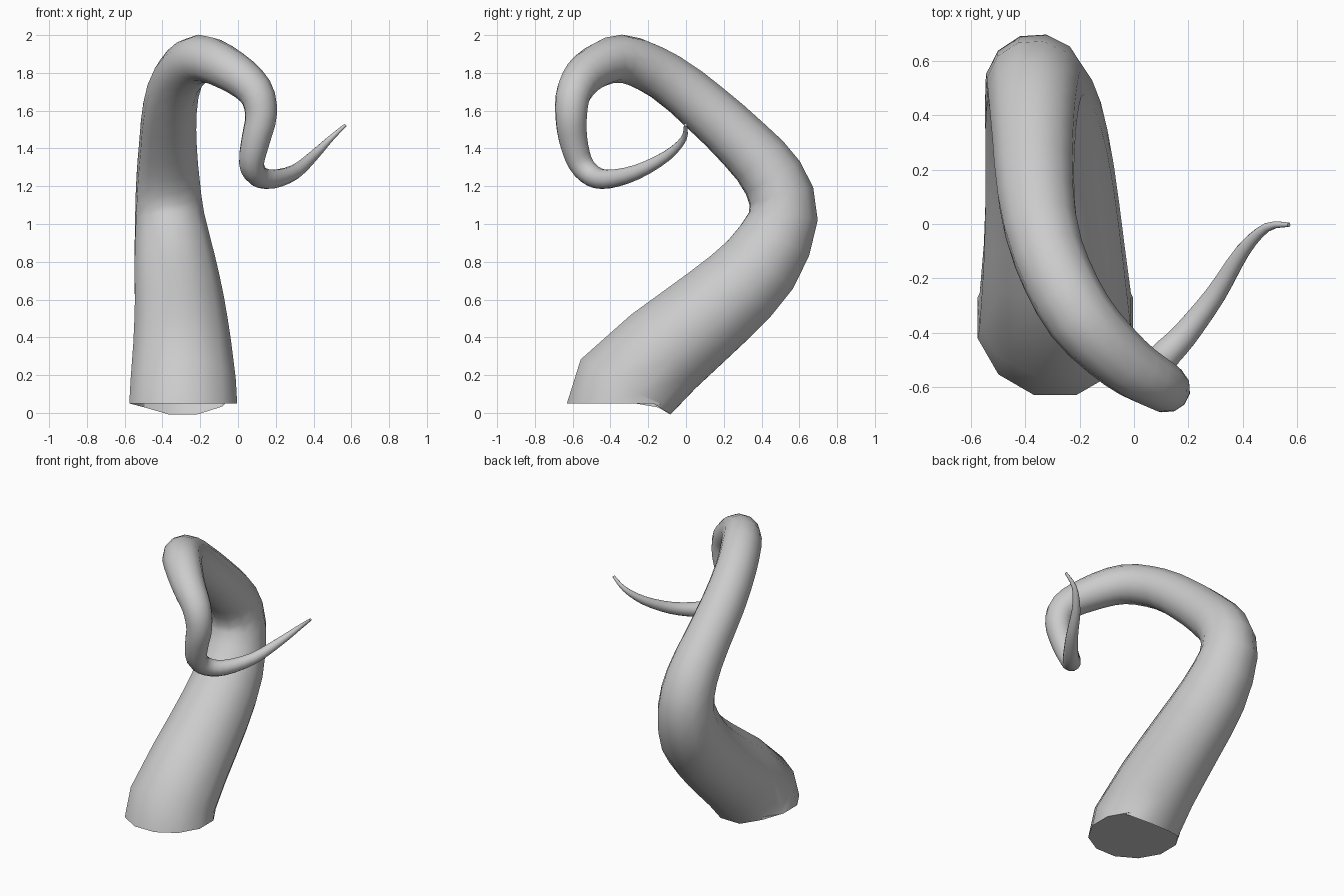
import bpy, bmesh, math
from mathutils import Vector

if "Cube" in bpy.data.objects:
    bpy.data.objects.remove(bpy.data.objects["Cube"])

SIDES = 12
# Centre line of the tentacle: x, y, z, radius
PATH = [Vector(p) for p in (
    (-.29, -.345, .05, .287), (-.29, -.32, .137, .28), (-.295, -.12, .325, .26),
    (-.31, .165, .56, .237), (-.335, .39, .78, .215), (-.362, .515, 1.04, .182),
    (-.37, .46, 1.245, .165), (-.37, .305, 1.425, .15), (-.36, .1, 1.615, .14),
    (-.315, -.11, 1.78, .13), (-.20, -.34, 1.875, .124), (-.035, -.51, 1.81, .108),
    (.09, -.59, 1.705, .093), (.122, -.608, 1.58, .083), (.095, -.598, 1.45, .075),
    (.072, -.56, 1.325, .066), (.105, -.495, 1.255, .057), (.185, -.41, 1.238, .049),
    (.30, -.26, 1.275, .038), (.40, -.10, 1.362, .027), (.49, -.012, 1.452, .016),
    (.57, -.003, 1.525, .008))]


def spline(a, b, c, d, t):
    return 0.5 * (2 * b + (c - a) * t + (2 * a - 5 * b + 4 * c - d) * t * t
                  + (3 * b - a - 3 * c + d) * t ** 3)


# Keep the abrupt foot rings, smooth the rest of the path
points = PATH[:2]
for i in range(2, len(PATH) - 1):
    steps = 2 if i < 9 else 3
    d = PATH[min(i + 2, len(PATH) - 1)]
    points += [spline(PATH[i - 1], PATH[i], PATH[i + 1], d, k / steps) for k in range(steps)]
points.append(PATH[-1])

# Sweep a twelve-sided ring along the path without twisting
centres = [p.to_3d() for p in points]
bm = bmesh.new()
rings = []
tangent, u = Vector((0, 0, 1)), Vector((1, 0, 0))
for i, (c, p) in enumerate(zip(centres, points)):
    if i:
        new = (c - centres[i - 1]).normalized()
        if i < len(points) - 1:
            new = (new + (centres[i + 1] - c).normalized()).normalized()
        u = tangent.rotation_difference(new) @ u
        tangent = new
    v = tangent.cross(u)
    radius = p.w * 1.03
    ring = []
    for k in range(SIDES):
        a = 2 * math.pi * (k + .5) / SIDES
        ring.append(bm.verts.new(c + radius * (math.cos(a) * u + math.sin(a) * v)))
    rings.append(ring)
for r, s in zip(rings, rings[1:]):
    for k in range(SIDES):
        n = (k + 1) % SIDES
        bm.faces.new((r[k], r[n], s[n], s[k]))

# Flat foot and closed tip
bm.faces.new(rings[0][::-1])
bm.faces.new(rings[-1])
mesh = bpy.data.meshes.new("tentacle")
bm.to_mesh(mesh)
bm.free()
tentacle = bpy.data.objects.new("tentacle", mesh)
bpy.context.collection.objects.link(tentacle)
bpy.context.view_layer.objects.active = tentacle
tentacle.select_set(True)
bpy.ops.object.shade_smooth_by_angle(angle=math.radians(50))
